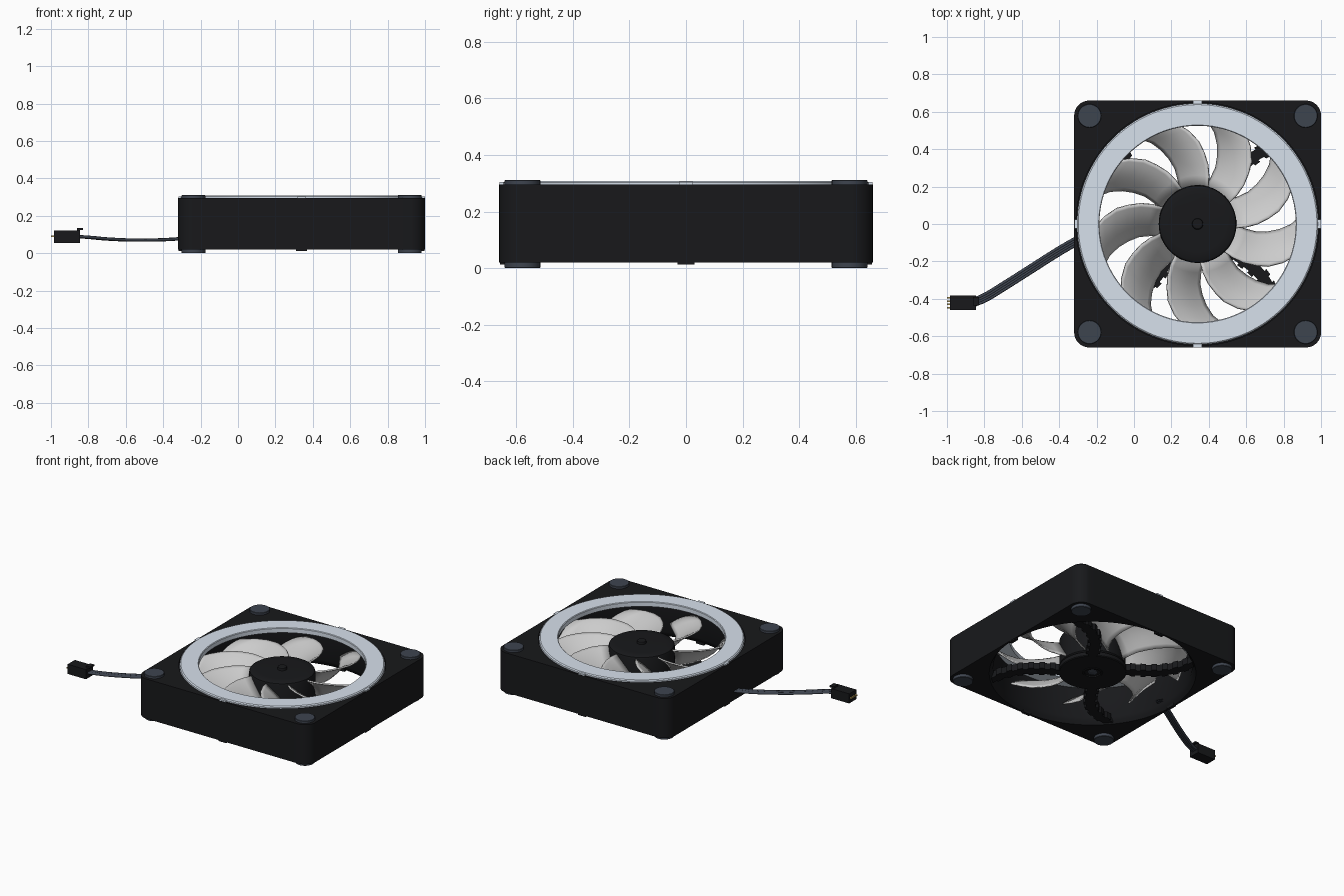
import bpy, bmesh
from math import sin, cos, radians, pi, sqrt, atan2
from mathutils import Vector

if "Cube" in bpy.data.objects:
    bpy.data.objects.remove(bpy.data.objects["Cube"])

CX = 0.34  # fan axis


def material(name, r, g, b):
    m = bpy.data.materials.new(name)
    m.diffuse_color = (r, g, b, 1)
    m.use_nodes = True
    m.node_tree.nodes["Principled BSDF"].inputs["Base Color"].default_value = m.diffuse_color
    return m


BLACK = material("black_plastic", 0.009, 0.0095, 0.011)
RUBBER = material("slate_rubber", 0.048, 0.058, 0.078)
PALE = material("pale_diffuser", 0.68, 0.75, 0.84)
WHITE = material("blade_white", 0.85, 0.85, 0.85)
GOLD = material("gold_pin", 0.6, 0.42, 0.12)


def finish(name, bm, mat, loc=(CX, 0, 0), smooth=True, angle=30):
    bmesh.ops.recalc_face_normals(bm, faces=bm.faces)
    me = bpy.data.meshes.new(name)
    bm.to_mesh(me)
    bm.free()
    ob = bpy.data.objects.new(name, me)
    ob.location = loc
    bpy.context.collection.objects.link(ob)
    me.materials.append(mat)
    if smooth:
        bpy.ops.object.select_all(action='DESELECT')
        ob.select_set(True)
        bpy.context.view_layer.objects.active = ob
        bpy.ops.object.shade_smooth_by_angle(angle=radians(angle))
    return ob


def bridge(bm, a, b):
    n = len(a)
    for i in range(n):
        bm.faces.new((a[i], a[(i + 1) % n], b[(i + 1) % n], b[i]))


def lathe(name, profile, mat, loc=(CX, 0, 0), n=64, closed=False):
    """Spin (r, z) profile about z; open profiles are capped at both ends."""
    bm = bmesh.new()
    loops = [[bm.verts.new((r * cos(2 * pi * i / n), r * sin(2 * pi * i / n), z))
              for i in range(n)] for r, z in profile]
    for a, b in zip(loops, loops[1:]):
        bridge(bm, a, b)
    if closed:
        bridge(bm, loops[-1], loops[0])
    else:
        bm.faces.new(loops[0])
        bm.faces.new(loops[-1])
    return finish(name, bm, mat, loc)


def box(name, lo, hi, mat, rot=0):
    bm = bmesh.new()
    bmesh.ops.create_cube(bm, size=1)
    for v in bm.verts:
        v.co = [l + (h - l) * (c + 0.5) for l, h, c in zip(lo, hi, v.co)]
    ob = finish(name, bm, mat, (0, 0, 0), False)
    ob.rotation_euler.z = rot
    return ob


# Frame: rounded square outside, stepped round duct inside
H, C = 0.66, 0.08


def square_radius(a):
    x, y = abs(cos(a)), abs(sin(a))
    t = H / max(x, y)
    k = H - C
    if min(x, y) * t > k:
        d = (x + y) * k
        t = d + sqrt(d * d - 2 * k * k + C * C)
    return t


angles = {round(2 * pi * i / 128, 5) for i in range(128)}
for q in range(4):
    for i in range(9):
        t = i / 8 * pi / 2
        angles.add(round(atan2(H - C + C * sin(t), H - C + C * cos(t)) + q * pi / 2, 5))
angles = sorted(angles)
bm = bmesh.new()
sections = [(None, 0.02), (None, 0.295), (0.65, 0.295), (0.65, 0.272), (0.625, 0.272),
            (0.625, 0.06), (0.635, 0.04), (0.65, 0.02)]
loops = [[bm.verts.new(((r or square_radius(a)) * cos(a), (r or square_radius(a)) * sin(a), z))
          for a in angles] for r, z in sections]
for i in range(len(loops)):
    bridge(bm, loops[i], loops[(i + 1) % len(loops)])
finish("frame", bm, BLACK)

# Corner pads, top and bottom
for sx in (-1, 1):
    for sy in (-1, 1):
        at = (CX + sx * 0.578, sy * 0.578, 0)
        lathe("top_pad", [(0.063, 0.285), (0.063, 0.309), (0.061, 0.311)], RUBBER, at, 40)
        lathe("bottom_pad", [(0.061, 0), (0.063, 0.002), (0.063, 0.03)], RUBBER, at, 40)

# Diffuser ring with locating tabs
lathe("diffuser_ring", [(0.525, 0.275), (0.525, 0.304), (0.529, 0.308), (0.638, 0.308),
                        (0.645, 0.302), (0.645, 0.275)], PALE, n=128, closed=True)
for k in range(4):
    for name, w, z0, z1, r, mat in (("ring_tab", 0.024, 0.29, 0.304, 0.659, PALE),
                                    ("lower_tab", 0.03, 0.012, 0.03, 0.658, BLACK)):
        tab = box(name, (0.638, -w, z0), (r, w, z1), mat, k * pi / 2)
        tab.location.x = CX

# Rotor hub, centre cap and motor base
lathe("rotor_hub", [(0.2, 0.062), (0.208, 0.07), (0.208, 0.25), (0.204, 0.26), (0.194, 0.266),
                    (0.15, 0.268), (0.03, 0.269), (0.028, 0.285), (0.022, 0.289)], BLACK)
lathe("motor_base", [(0.05, 0.03), (0.05, 0.021), (0.06, 0.021), (0.064, 0.025), (0.208, 0.025),
                     (0.213, 0.03), (0.213, 0.055), (0.2, 0.06)], BLACK)
lathe("axle_end", [(0.03, 0.04), (0.03, 0.025), (0.024, 0.022)], RUBBER, n=32)

# Fan blades: (radius, mid angle, half angle, leading z, trailing z)
stations = [(0.2, 16, 22, 0.25, 0.075), (0.26, 15, 18.5, 0.25, 0.08), (0.32, 16, 16, 0.25, 0.085),
            (0.38, 19, 14.5, 0.247, 0.09), (0.44, 22.5, 13.5, 0.243, 0.097),
            (0.5, 27.5, 12, 0.237, 0.105), (0.55, 33, 11, 0.23, 0.115), (0.605, 39, 9, 0.222, 0.13)]
M = 10
for k in range(9):
    bm = bmesh.new()
    rows = []
    for r, mid, half, z0, z1 in stations:
        row = []
        for j in range(M + 1):
            t = j / M
            a = radians(40 * k + mid + half * (2 * t - 1))
            z = z0 + (z1 - z0) * t + 0.018 * sin(pi * t)
            row.append(bm.verts.new((r * cos(a), r * sin(a), z)))
        rows.append(row)
    for p, q in zip(rows, rows[1:]):
        for j in range(M):
            bm.faces.new((p[j], q[j], q[j + 1], p[j + 1]))
    ob = finish("fan_blade", bm, WHITE, angle=40)
    s = ob.modifiers.new("thickness", 'SOLIDIFY')
    s.thickness = 0.01
    s.offset = 0

# Four bowed struts with stepped edges
STEPS = 13
for k in range(4):
    left, right = [], []
    for i in range(STEPS):
        w = 0.043 if i % 2 else 0.03
        for t in (i / STEPS, (i + 1) / STEPS):
            r = 0.2 + 0.44 * t
            a = radians(90 * k + 50 - 9 * t + 6 * sin(pi * t))
            p = Vector((r * cos(a), r * sin(a), 0.026))
            side = Vector((-sin(a), cos(a), 0)) * w
            left.append(p + side)
            right.append(p - side)
    bm = bmesh.new()
    f = bm.faces.new([bm.verts.new(v) for v in right + left[::-1]])
    ext = bmesh.ops.extrude_face_region(bm, geom=[f])
    for v in ext["geom"]:
        if isinstance(v, bmesh.types.BMVert):
            v.co.z += 0.045
    finish("strut", bm, BLACK, smooth=False)

# Flat four-wire cable
path = [(-0.27, -0.07, 0.08), (-0.4, -0.145, 0.072), (-0.55, -0.24, 0.07),
        (-0.7, -0.335, 0.076), (-0.8, -0.395, 0.085), (-0.86, -0.42, 0.089)]
across = Vector((-0.51, 0.86, 0))
for i in range(4):
    cu = bpy.data.curves.new("cable_wire", 'CURVE')
    cu.dimensions = '3D'
    cu.bevel_depth = 0.0085
    cu.bevel_resolution = 2
    cu.resolution_u = 6
    sp = cu.splines.new('BEZIER')
    sp.bezier_points.add(len(path) - 1)
    for bp, p in zip(sp.bezier_points, path):
        bp.co = Vector(p) + across * (i - 1.5) * 0.011
        bp.handle_left_type = bp.handle_right_type = 'AUTO'
    cu.materials.append(RUBBER)
    bpy.context.collection.objects.link(bpy.data.objects.new("cable_wire", cu))

# Plug with latch and pins
box("plug_body", (-0.985, -0.46, 0.055), (-0.845, -0.382, 0.122), BLACK)
box("plug_latch_post", (-0.862, -0.435, 0.115), (-0.845, -0.39, 0.135), BLACK)
box("plug_latch", (-0.862, -0.435, 0.124), (-0.83, -0.39, 0.135), BLACK)
for i in range(4):
    y = -0.421 + (i - 1.5) * 0.018
    box("plug_pin", (-1.0, y - 0.004, 0.086), (-0.97, y + 0.004, 0.094), GOLD)
